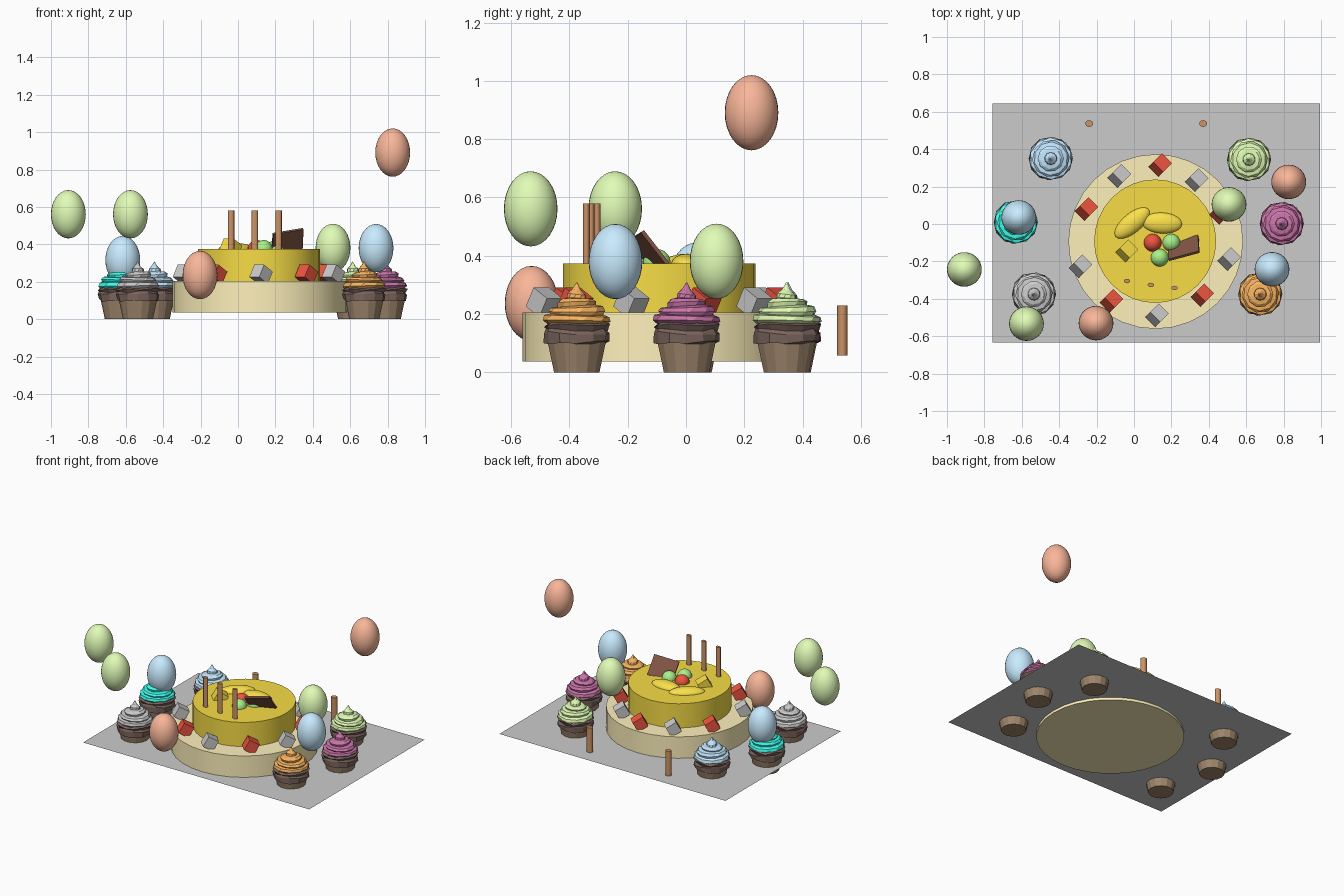
import bpy, bmesh, random
from math import sin, cos, pi, radians

if "Cube" in bpy.data.objects:
    bpy.data.objects.remove(bpy.data.objects["Cube"])

random.seed(4)
mats = {}


def paint(ob, name, rgb):
    if rgb is None:
        return
    if name not in mats:
        mats[name] = bpy.data.materials.new(name)
        mats[name].diffuse_color = (*rgb, 1)
    ob.data.materials.append(mats[name])


def smooth(ob):
    bpy.ops.object.shade_smooth_by_angle(angle=radians(35))


def cylinder(name, x, y, z0, z1, rx, ry, rgb, sides=32):
    bpy.ops.mesh.primitive_cylinder_add(vertices=sides, radius=1, depth=1,
                                        location=(x, y, (z0 + z1) / 2))
    ob = bpy.context.object
    ob.name = name
    ob.scale = (rx, ry, z1 - z0)
    smooth(ob)
    paint(ob, name, rgb)
    return ob


def ellipsoid(name, loc, radii, mat, rgb, turn=0):
    bpy.ops.mesh.primitive_uv_sphere_add(segments=32, ring_count=16, radius=1,
                                         location=loc, rotation=(0, 0, turn))
    ob = bpy.context.object
    ob.name = name
    ob.scale = radii
    bpy.ops.object.shade_smooth()
    paint(ob, mat, rgb)


def box(name, loc, size, rot, mat, rgb):
    bpy.ops.mesh.primitive_cube_add(size=1, location=loc,
                                    rotation=[radians(a) for a in rot])
    ob = bpy.context.object
    ob.name = name
    ob.scale = size
    paint(ob, mat, rgb)


def lathe(name, profile, sides, wobble=0, tilt=0, twist=0):
    """Faceted closed lathe mesh; wobble adds noise, tilt and twist give a swirl."""
    bm = bmesh.new()
    rings = []
    for k, (r, z) in enumerate(profile):
        ring = []
        for i in range(sides):
            a = 2 * pi * i / sides + twist * k
            rr = r * (1 + random.uniform(-wobble, wobble) * 0.6)
            zz = z + random.uniform(-wobble, wobble) * 0.12 + tilt * cos(a + k * 0.8)
            ring.append(bm.verts.new((rr * cos(a), rr * sin(a), zz)))
        rings.append(ring)
    for lo, hi in zip(rings, rings[1:]):
        for i in range(sides):
            j = (i + 1) % sides
            bm.faces.new((lo[i], lo[j], hi[j], hi[i]))
    bm.faces.new(rings[0][::-1])
    bm.faces.new(rings[-1])
    me = bpy.data.meshes.new(name)
    bm.to_mesh(me)
    bm.free()
    return me


def place(name, mesh, loc, mat, rgb):
    ob = bpy.data.objects.new(name, mesh.copy())
    bpy.context.collection.objects.link(ob)
    ob.location = loc
    paint(ob, mat, rgb)


# Table top
bpy.ops.mesh.primitive_plane_add(size=1, location=(0.119, 0.005, 0.055))
table = bpy.context.object
table.name = "table_top"
table.scale = (1.752, 1.278, 1)

# Two cake tiers
CX, CY = 0.116, -0.094
GOLD = (0.93, 0.72, 0.06)
cylinder("cake_lower_tier", CX, CY, 0.037, 0.205, 0.467, 0.467, (1.0, 0.88, 0.5))
cylinder("cake_upper_tier", CX - 0.003, CY + 0.002, 0.2, 0.374, 0.326, 0.33, GOLD)

# Candles on the cake and sticks at the back of the table
WOOD = (0.6, 0.29, 0.13)
for x, y in ((-0.037, -0.305), (0.09, -0.326), (0.217, -0.342)):
    cylinder("candle", x, y, 0.36, 0.58, 0.017, 0.012, WOOD, 16)
for x in (-0.24, 0.37):
    cylinder("stick", x, 0.537, 0.058, 0.23, 0.021, 0.018, WOOD, 16)

# Tilted candy cubes around the lower tier, alternating red and grey
spots = [(0.14, 0.315), (0.335, 0.235), (0.465, 0.06), (0.51, -0.187), (0.366, -0.38),
         (0.123, -0.487), (-0.12, -0.41), (-0.286, -0.225), (-0.254, 0.08), (-0.078, 0.257)]
for i, (x, y) in enumerate(spots):
    box("candy_cube", (x, y, 0.24), (0.075,) * 3, (0, 30, 45),
        "candy_red", (0.85, 0.09, 0.05) if i % 2 == 0 else None)
box("yellow_cube", (-0.04, -0.145, 0.38), (0.075,) * 3, (0, 30, 45), "cake_upper_tier", GOLD)

# Fruit and chocolate on top
ellipsoid("fruit_slice", (-0.01, 0.005, 0.372), (0.115, 0.052, 0.035), "fruit",
          (0.97, 0.75, 0.07), radians(40))
ellipsoid("fruit_slice", (0.15, 0.005, 0.372), (0.107, 0.056, 0.035), "fruit",
          (0.97, 0.75, 0.07), radians(-3))
ellipsoid("red_berry", (0.10, -0.10, 0.376), (0.047,) * 3, "candy_red", (0.85, 0.09, 0.05))
for x, y in ((0.2, -0.1), (0.137, -0.18)):
    ellipsoid("green_berry", (x, y, 0.376), (0.047,) * 3, "berry_green", (0.4, 0.88, 0.25))
box("chocolate_slab", (0.265, -0.128, 0.415), (0.17, 0.014, 0.14), (37, -9, 15),
    "slab_brown", (0.22, 0.09, 0.06))

# Balloons
RED, GREEN, BLUE = (0.95, 0.47, 0.32), (0.75, 0.97, 0.47), (0.58, 0.83, 1.0)
balloons = [(0.827, 0.225, 0.891, "red", RED), (-0.203, -0.53, 0.236, "red", RED),
            (-0.907, -0.243, 0.561, "green", GREEN), (-0.575, -0.533, 0.561, "green", GREEN),
            (0.508, 0.105, 0.381, "green", GREEN), (0.738, -0.242, 0.38, "blue", BLUE),
            (-0.616, 0.035, 0.316, "blue", BLUE)]
for x, y, z, mat, rgb in balloons:
    ellipsoid("balloon", (x, y, z), (0.093, 0.092, 0.129), "balloon_" + mat, rgb)

# Cupcakes: wrapper, chocolate rim, swirled frosting
wrapper = lathe("wrapper", [(0.08, 0), (0.108, 0.13)], 14)
rim = lathe("rim", [(0.1, 0.1), (0.112, 0.102), (0.116, 0.135), (0.108, 0.145),
                    (0.116, 0.16), (0.09, 0.178)], 12, wobble=0.06)
frosting = lathe("frosting", [(0.1, 0.162), (0.117, 0.176), (0.112, 0.193), (0.095, 0.199),
                              (0.1, 0.21), (0.09, 0.224), (0.066, 0.228), (0.07, 0.24),
                              (0.056, 0.25), (0.034, 0.253), (0.032, 0.268), (0.015, 0.285),
                              (0.003, 0.305)], 10, tilt=0.004, twist=0.18)
cupcakes = [(-0.445, 0.35, "blue", (0.55, 0.8, 1.0)), (-0.632, 0.01, "teal", (0.05, 1.0, 0.85)),
            (-0.535, -0.375, "grey", None), (0.615, 0.345, "lime", (0.74, 0.97, 0.46)),
            (0.79, 0.002, "purple", (0.6, 0.18, 0.4)), (0.675, -0.375, "orange", (0.95, 0.46, 0.12))]
for x, y, colour, rgb in cupcakes:
    place("cupcake_wrapper", wrapper, (x, y, 0), "wrapper", (0.35, 0.24, 0.15))
    place("cupcake_rim", rim, (x, y, 0), "chocolate", (0.2, 0.13, 0.11))
    place("cupcake_frosting", frosting, (x, y, 0), "frosting_" + colour, rgb)

for m in bpy.data.materials:
    if m.users and not m.is_grease_pencil:
        m.use_nodes = True
        m.node_tree.nodes["Principled BSDF"].inputs["Base Color"].default_value = m.diffuse_color
